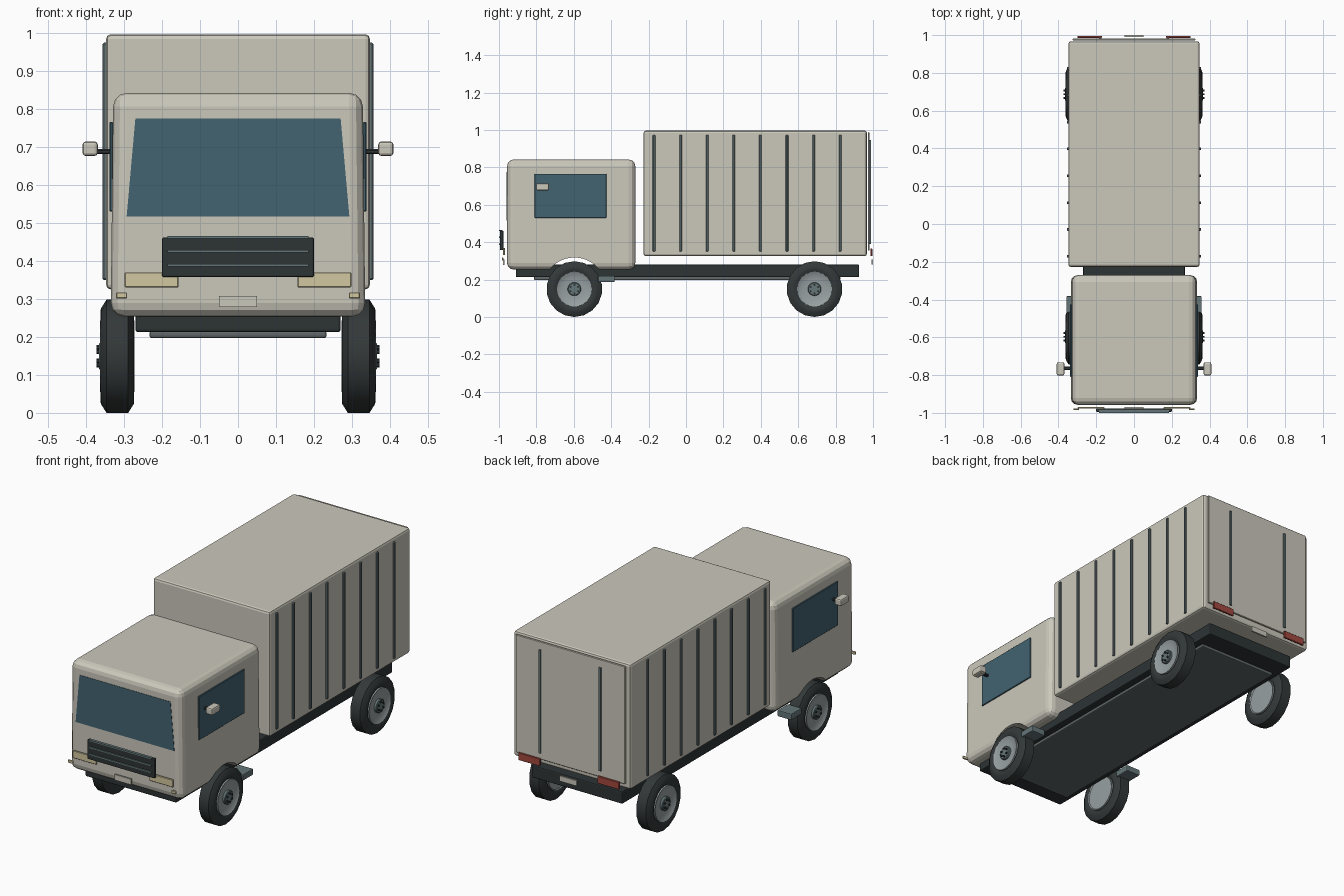
import bpy, bmesh, math
from mathutils import Vector

if "Cube" in bpy.data.objects:
    bpy.data.objects.remove(bpy.data.objects["Cube"])


def material(name, r, g, b):
    m = bpy.data.materials.new(name)
    m.diffuse_color = (r, g, b, 1)
    m.use_nodes = True
    m.node_tree.nodes["Principled BSDF"].inputs["Base Color"].default_value = m.diffuse_color
    return m


BODY = material("warm_grey_paint", 0.60, 0.58, 0.50)
GLASS = material("blue_glass", 0.055, 0.125, 0.165)
DARK = material("dark_frame", 0.026, 0.034, 0.036)
TYRE = material("rubber", 0.033, 0.040, 0.040)
TRIM = material("slate_trim", 0.13, 0.18, 0.19)
UNDER = material("underbody_grey", 0.12, 0.14, 0.145)
STEEL = material("steel", 0.31, 0.35, 0.36)
LAMP = material("cream_lamp", 0.64, 0.57, 0.35)
RED = material("red_lamp", 0.36, 0.065, 0.05)


def finish(name, bm, mat, smooth=None):
    bmesh.ops.recalc_face_normals(bm, faces=bm.faces)
    me = bpy.data.meshes.new(name)
    bm.to_mesh(me)
    bm.free()
    me.materials.append(mat)
    ob = bpy.data.objects.new(name, me)
    bpy.context.collection.objects.link(ob)
    if smooth:
        bpy.ops.object.select_all(action='DESELECT')
        ob.select_set(True)
        bpy.context.view_layer.objects.active = ob
        bpy.ops.object.shade_smooth_by_angle(angle=math.radians(smooth))
    return ob


def box(name, x, y, z, mat, bevel=0.0, segs=2, taper=0.0):
    """Flat-shaded box from (min, max) ranges, with bevelled edges and narrower top."""
    bm = bmesh.new()
    bmesh.ops.create_cube(bm, size=1)
    for v in bm.verts:
        c = v.co.copy()
        v.co = Vector([r[0] if t < 0 else r[1] for r, t in zip((x, y, z), c)])
        if c.z > 0:
            v.co.x *= 1 - taper
    if bevel:
        bmesh.ops.bevel(bm, geom=bm.edges[:], offset=bevel, segments=segs,
                        profile=0.5, affect='EDGES', clamp_overlap=True)
    return finish(name, bm, mat)


def pair(name, x, y, z, mat, bevel=0.0, segs=2):
    """Same box on both sides of the truck."""
    box("right_" + name, x, y, z, mat, bevel, segs)
    box("left_" + name, (-x[1], -x[0]), y, z, mat, bevel, segs)


def lathe(name, profile, y, z, side, mat, n, smooth=35):
    """Turn (x, radius) points about an axis along x."""
    bm = bmesh.new()
    rings = []
    for px, r in profile:
        rings.append([bm.verts.new((side * px, y + r * math.sin(a), z + r * math.cos(a)))
                      for a in (2 * math.pi * i / n for i in range(n))])
    for a, b in zip(rings, rings[1:]):
        for i in range(n):
            j = (i + 1) % n
            bm.faces.new((a[i], a[j], b[j], b[i]))
    bm.faces.new(rings[0])
    bm.faces.new(rings[-1])
    return finish(name, bm, mat, smooth)


# cargo box with side ribs
box("cargo_box", (-0.347, 0.347), (-0.227, 0.967), (0.325, 0.996), BODY, 0.012)
for i in range(8):
    y = -0.171 + 0.1422 * i
    pair(f"box_rib_{i}", (0.342, 0.356), (y - 0.007, y + 0.007), (0.35, 0.974), TRIM, 0.003, 1)

# rear door panel, door bars, lamps and plate
box("rear_door", (-0.325, 0.325), (0.972, 0.982), (0.355, 0.988), BODY, 0.003, 1)
pair("door_bar", (0.173, 0.185), (0.980, 0.988), (0.39, 0.945), TRIM)
pair("tail_lamp", (0.17, 0.30), (0.986, 0.996), (0.325, 0.365), RED, 0.002, 1)
box("rear_plate", (-0.05, 0.05), (0.991, 1.0), (0.28, 0.308), BODY)

# cab with front wheel arch cut through
cab = box("cab", (-0.335, 0.335), (-0.957, -0.271), (0.253, 0.842), BODY, 0.036, 3, 0.02)
arch = lathe("arch_cutter", [(-0.5, 0.168), (0.5, 0.168)], -0.597, 0.15, 1, BODY, 40)
arch.hide_render = True
cut = cab.modifiers.new("arch", 'BOOLEAN')
cut.operation = 'DIFFERENCE'
cut.solver = 'EXACT'
cut.object = arch
bpy.ops.object.select_all(action='DESELECT')
cab.select_set(True)
bpy.context.view_layer.objects.active = cab
bpy.ops.object.modifier_apply(modifier="arch")
bpy.data.objects.remove(arch)
for p in cab.data.polygons:
    p.use_smooth = False

# windscreen and side windows
bm = bmesh.new()
vs = [bm.verts.new((x, -0.955, z)) for x, z in
      ((-0.293, 0.517), (0.293, 0.517), (0.27, 0.775), (-0.27, 0.775))]
face = bm.faces.new(vs)
ext = bmesh.ops.extrude_face_region(bm, geom=[face])
bmesh.ops.translate(bm, vec=(0, -0.004, 0),
                    verts=[g for g in ext["geom"] if isinstance(g, bmesh.types.BMVert)])
finish("windscreen", bm, GLASS)
pair("side_window", (0.329, 0.338), (-0.81, -0.425), (0.53, 0.765), GLASS, 0.002, 1)

# grille with slats
box("grille", (-0.2, 0.2), (-0.995, -0.976), (0.357, 0.462), DARK, 0.005)
for i, z in enumerate((0.389, 0.426, 0.463)):
    box(f"grille_slat_{i}", (-0.185, 0.185), (-1.0, -0.985), (z - 0.004, z + 0.003), TRIM)

# front lamps and plate
pair("headlamp", (0.157, 0.298), (-0.978, -0.969), (0.33, 0.37), LAMP, 0.002, 1)
pair("indicator", (0.292, 0.321), (-0.985, -0.976), (0.301, 0.317), LAMP, 0.002, 1)
box("front_plate", (-0.05, 0.05), (-0.978, -0.970), (0.278, 0.308), BODY)

# mirrors
pair("mirror_arm", (0.32, 0.372), (-0.772, -0.755), (0.681, 0.694), DARK, 0.003, 1)
pair("mirror", (0.369, 0.409), (-0.802, -0.732), (0.676, 0.714), BODY, 0.008)

# chassis, underside tray and cab steps
box("chassis", (-0.27, 0.27), (-0.91, 0.926), (0.213, 0.28), DARK, 0.006)
box("underside_tray", (-0.233, 0.233), (-0.813, 0.825), (0.197, 0.216), UNDER, 0.006)
pair("cab_step", (0.275, 0.358), (-0.47, -0.382), (0.187, 0.22), TRIM, 0.004)

# wheels: tyre, rim, hub and bolts
for end, y in (("front", -0.597), ("rear", 0.687)):
    for sname, s in (("right", 1), ("left", -1)):
        tag = f"{end}_{sname}_"
        lathe(tag + "tyre", [(0.285, 0.09), (0.273, 0.105), (0.274, 0.125), (0.289, 0.149),
                             (0.346, 0.149), (0.361, 0.125), (0.362, 0.105), (0.350, 0.09)],
              y, 0.149, s, TYRE, 18, 50)
        lathe(tag + "rim", [(0.275, 0.055), (0.276, 0.088), (0.272, 0.094), (0.363, 0.094),
                            (0.359, 0.088), (0.352, 0.055)], y, 0.149, s, STEEL, 24)
        lathe(tag + "hub", [(0.34, 0.036), (0.363, 0.036), (0.366, 0.032)], y, 0.149, s, TRIM, 18)
        for k in range(6):
            a = math.tau * k / 6
            lathe(f"{tag}bolt_{k}", [(0.36, 0.006), (0.372, 0.006)],
                  y + 0.023 * math.sin(a), 0.149 + 0.023 * math.cos(a), s, DARK, 6)
